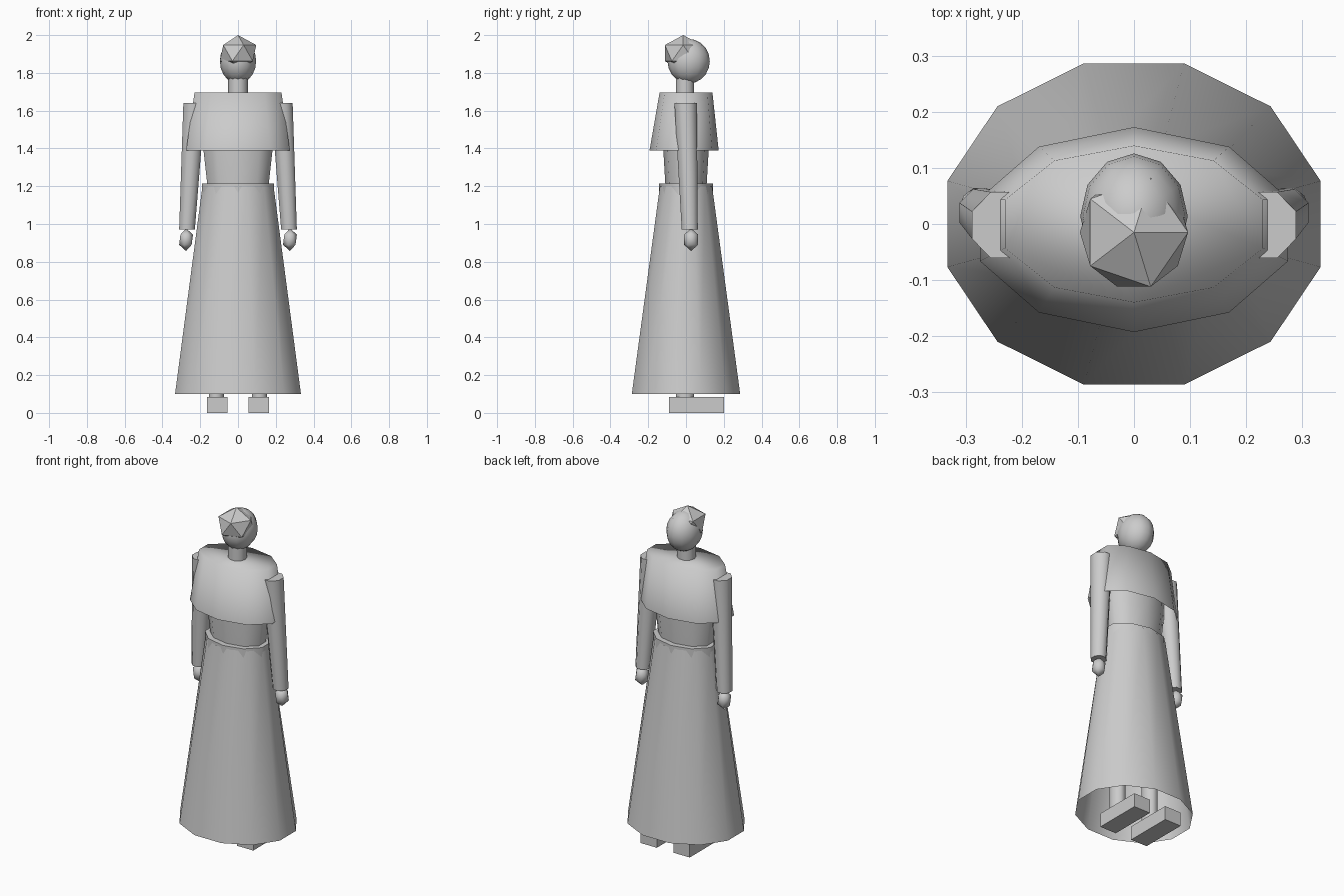
import bpy
import bmesh
from math import radians, sin, cos, pi
from mathutils import Matrix, Vector

cube = bpy.data.objects.get("Cube")
if cube:
    bpy.data.objects.remove(cube)

grey = bpy.data.materials.new("plain_grey")
grey.use_nodes = True
colour = (0.6, 0.6, 0.6, 1)
grey.diffuse_color = colour
grey.node_tree.nodes["Principled BSDF"].inputs["Base Color"].default_value = colour


def finish(name, bm, smooth=60):
    """Turn a bmesh into an object; smooth is the sharp-edge angle, 0 for flat."""
    bmesh.ops.recalc_face_normals(bm, faces=bm.faces)
    mesh = bpy.data.meshes.new(name)
    bm.to_mesh(mesh)
    bm.free()
    mesh.materials.append(grey)
    if smooth:
        for poly in mesh.polygons:
            poly.use_smooth = True
        mesh.set_sharp_from_angle(angle=radians(smooth))
    obj = bpy.data.objects.new(name, mesh)
    bpy.context.collection.objects.link(obj)
    return obj


def loft(name, rings, sides, start=0, caps=(True, True), smooth=60):
    """Join elliptical rings (x, y, z, radius x, radius y), bottom to top."""
    bm = bmesh.new()
    loops = []
    for x, y, z, rx, ry in rings:
        angles = [radians(start) + 2 * pi * i / sides for i in range(sides)]
        loops.append([bm.verts.new((x + rx * cos(a), y + ry * sin(a), z)) for a in angles])
    for low, high in zip(loops, loops[1:]):
        for i in range(sides):
            j = (i + 1) % sides
            bm.faces.new((low[i], low[j], high[j], high[i]))
    for loop, wanted in zip((loops[0], loops[-1]), caps):
        if wanted:
            bm.faces.new(loop)
    return finish(name, bm, smooth)


def placed(centre, size):
    return Matrix.Translation(Vector(centre)) @ Matrix.Diagonal((*size, 1))


def ico(name, centre, size, level, smooth):
    bm = bmesh.new()
    bmesh.ops.create_icosphere(bm, subdivisions=level, radius=1, matrix=placed(centre, size))
    return finish(name, bm, smooth)


# Clothes and body
loft("skirt", [(0, 0, 0.1, 0.345, 0.297), (0, 0, 1.2, 0.195, 0.143)], 12, 15, (False, False))
loft("belt", [(0, 0, 1.16, 0.2, 0.143), (0, 0, 1.215, 0.2, 0.143)], 10, 18)
loft("torso", [(0, 0, 1.1, 0.165, 0.105), (0, 0, 1.22, 0.172, 0.11),
               (0, 0, 1.39, 0.192, 0.12), (0, 0, 1.68, 0.2, 0.12)], 10, 18)
loft("cape", [(0, -0.01, 1.39, 0.289, 0.183), (0, 0, 1.695, 0.242, 0.14)],
     10, 18, (False, True), 100)

# Neck, head and hair
loft("neck", [(0, -0.005, 1.66, 0.052, 0.05), (0, -0.005, 1.8, 0.052, 0.05)], 10)
bm = bmesh.new()
bmesh.ops.create_uvsphere(bm, u_segments=12, v_segments=10, radius=1,
                          matrix=placed((0, 0.014, 1.862), (0.096, 0.112, 0.118)))
finish("head", bm)
ico("hair_bun", (0, -0.015, 1.905), (0.108, 0.114, 0.095), 1, 0)

# Limbs on both sides
for side, label in ((1, "left"), (-1, "right")):
    loft(label + "_arm", [(side * 0.27, 0.02, 0.97, 0.045, 0.046),
                          (side * 0.232, -0.002, 1.64, 0.062, 0.064)], 8, 22.5)
    ico(label + "_hand", (side * 0.275, 0.027, 0.917), (0.041, 0.044, 0.06), 1, 60)
    loft(label + "_leg", [(side * 0.115, -0.005, 0.08, 0.043, 0.052),
                          (side * 0.115, -0.005, 1.1, 0.043, 0.052)], 8, 22.5)
    bm = bmesh.new()
    bmesh.ops.create_cube(bm, size=1, matrix=placed((side * 0.11, 0.055, 0.042), (0.11, 0.29, 0.084)))
    finish(label + "_foot", bm, 0)
